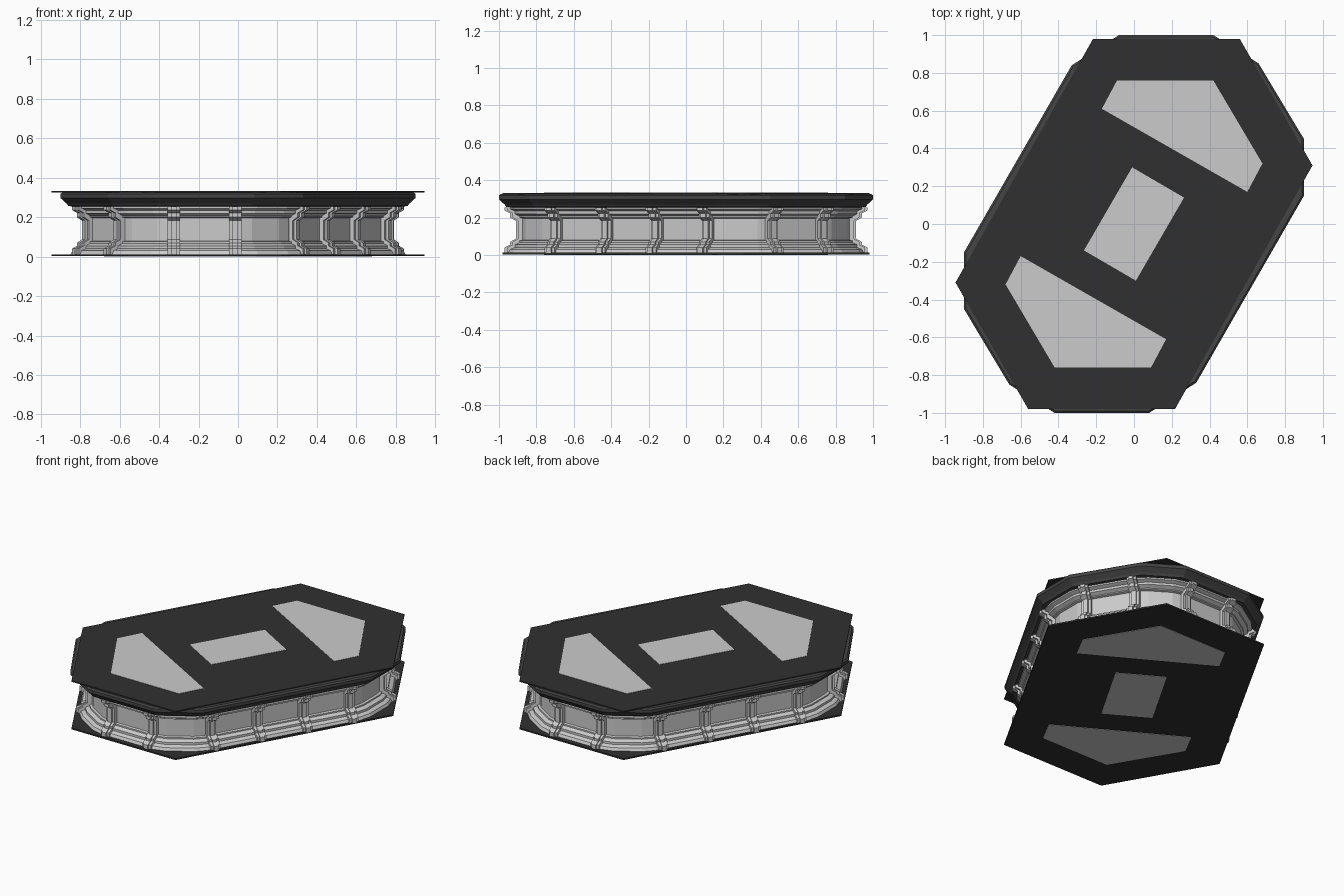
import bpy, bmesh
from mathutils import Vector

if "Cube" in bpy.data.objects:
    bpy.data.objects.remove(bpy.data.objects["Cube"])


def mat(name, c):
    m = bpy.data.materials.new(name)
    m.diffuse_color = (c, c, c, 1)
    m.use_nodes = True
    m.node_tree.nodes["Principled BSDF"].inputs["Base Color"].default_value = m.diffuse_color
    return m


DARK, RIM = mat("dark", 0.03), mat("rim_dark", 0.06)


def finish(name, bm, material=None):
    bmesh.ops.recalc_face_normals(bm, faces=bm.faces)
    me = bpy.data.meshes.new(name)
    bm.to_mesh(me)
    bm.free()
    ob = bpy.data.objects.new(name, me)
    bpy.context.collection.objects.link(ob)
    if material:
        me.materials.append(material)
    return ob


def spin(half):
    """Complete an outline by half-turn symmetry."""
    return [Vector(p) for p in half] + [-Vector(p) for p in half]


def offset(pts, d):
    """Inset a clockwise convex outline by d."""
    out = []
    for i, p in enumerate(pts):
        a, b = (p - pts[i - 1]).normalized(), (pts[(i + 1) % len(pts)] - p).normalized()
        na, nb = Vector((a.y, -a.x)), Vector((b.y, -b.x))
        out.append(p + (na + nb) * d / (1 + na.dot(nb)))
    return out


def round_corners(pts, d):
    out = []
    for i, p in enumerate(pts):
        q, r = pts[i - 1], pts[(i + 1) % len(pts)]
        out += [p + (q - p).normalized() * d, p + (r - p).normalized() * d]
    return out


def loft(name, pts, profile, material=None):
    """Sweep an (inset, z) profile round the outline and cap both ends."""
    bm = bmesh.new()
    rings = [[bm.verts.new((p.x, p.y, z)) for p in offset(pts, d)] for d, z in profile]
    n = len(pts)
    for a, b in zip(rings, rings[1:]):
        for i in range(n):
            j = (i + 1) % n
            bm.faces.new((a[i], a[j], b[j], b[i]))
    bm.faces.new(rings[0])
    bm.faces.new(rings[-1])
    return finish(name, bm, material)


def slab(name, pts, z0, z1, material=None):
    return loft(name, pts, [(0, z0), (0, z1)], material)


# Outlines, clockwise from above
plate = spin([(-0.217, 0.98), (0.56, 0.98), (0.945, 0.31)])
rim = spin([(-0.08, 1.0), (0.42, 1.0), (0.66, 0.85), (0.90, 0.45), (0.90, 0.15), (0.33, -0.84)])
end_panel = [Vector(p) for p in [(-0.17, 0.61), (-0.09, 0.76), (0.42, 0.76), (0.68, 0.32), (0.60, 0.17)]]
mid_panel = spin([(-0.01, 0.30), (0.265, 0.14)])

# Thin top and bottom plates with pale panels
for level, z0, z1, p0, p1 in (("top", 0.324, 0.332, 0.326, 0.334),
                              ("bottom", 0.002, 0.012, 0.0, 0.008)):
    slab(level + "_plate", plate, z0, z1, DARK)
    slab(level + "_end_panel_back", end_panel, p0, p1)
    slab(level + "_end_panel_front", [-p for p in end_panel], p0, p1)
    slab(level + "_centre_panel", mid_panel, p0, p1)

# Dark flared rim
loft("rim", rim, [(0.08, 0.254), (0.04, 0.256), (0.03, 0.27), (0, 0.297), (0, 0.318), (0.01, 0.326)], RIM)

# Concave wall with stepped mouldings
loft("wall", round_corners(rim, 0.05), [
    (0.06, 0.258), (0.06, 0.245), (0.085, 0.235), (0.085, 0.22), (0.11, 0.207), (0.11, 0.2),
    (0.125, 0.196), (0.125, 0.08), (0.11, 0.076), (0.11, 0.067), (0.085, 0.055), (0.085, 0.04),
    (0.06, 0.03), (0.05, 0.01)])

# Wall ribs: a wide flange and a narrower raised spine
RIB = [(0.03, 0.255), (0.03, 0.237), (0.06, 0.222), (0.06, 0.2), (0.09, 0.183), (0.09, 0.087),
       (0.06, 0.07), (0.06, 0.055), (0.03, 0.04), (0.03, 0.01)]


def rib(name, origin, along, inward):
    bm = bmesh.new()
    for width, sink in ((0.062, 0.013), (0.03, 0.0)):
        prof = [(d + sink, z) for d, z in RIB] + [(0.14, 0.01), (0.14, 0.255)]
        caps = []
        for s in (-0.5, 0.5):
            base = origin + along * width * s
            caps.append([bm.verts.new((*(base + inward * d), z)) for d, z in prof])
        a, b = caps
        bm.faces.new(a)
        bm.faces.new(b)
        for i in range(len(a)):
            bm.faces.new((a[i - 1], a[i], b[i], b[i - 1]))
    finish(name, bm)


STEP = 0.312
for e, count in ((0, 2), (2, 2), (4, 4), (6, 2), (8, 2), (10, 4)):
    p, q = rim[e], rim[(e + 1) % 12]
    along = (q - p).normalized()
    inward = Vector((along.y, -along.x))
    for k in range(count):
        rib(f"rib_{e}_{k}", (p + q) / 2 + along * STEP * (k - (count - 1) / 2), along, inward)
